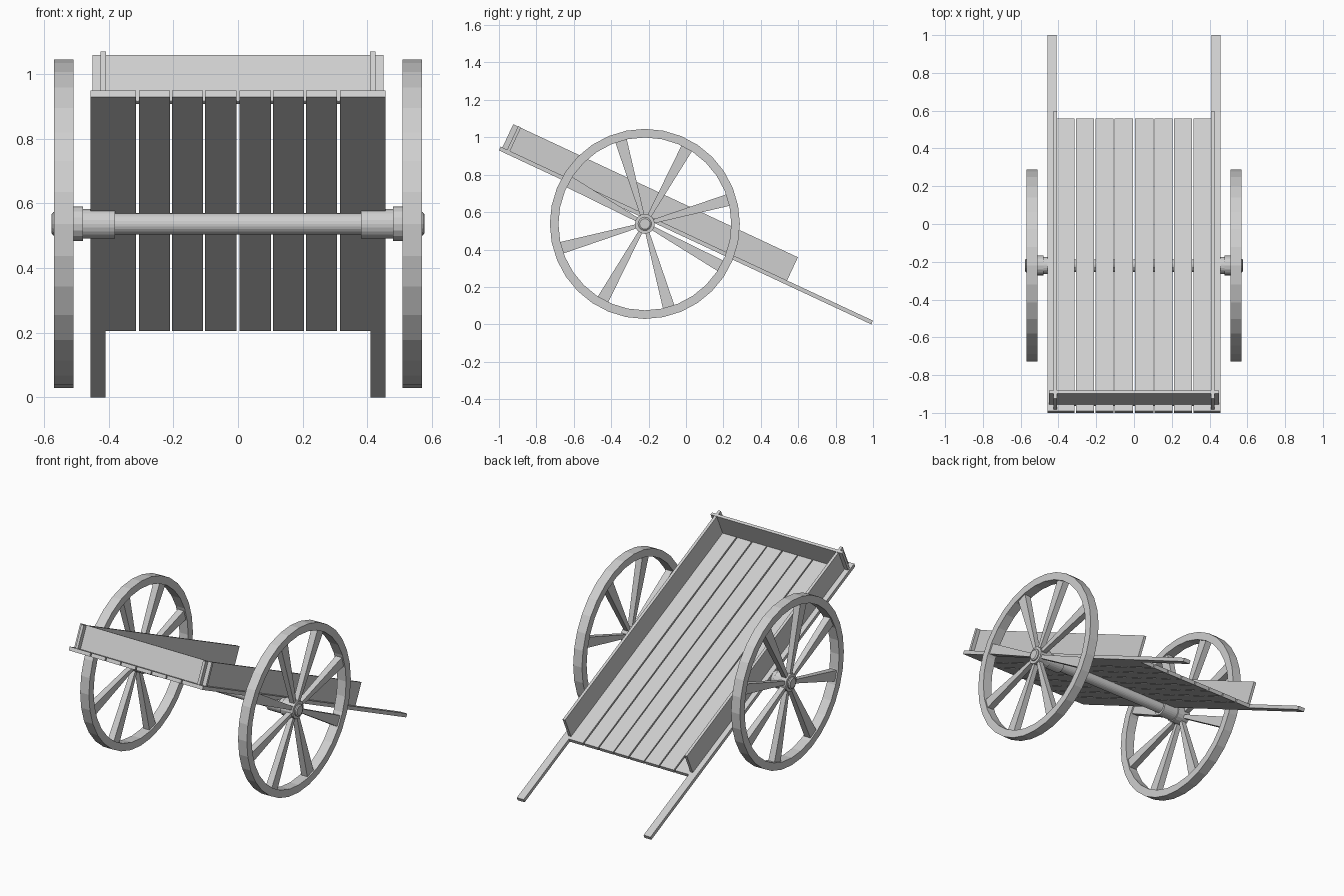
import bpy, bmesh, math
from mathutils import Matrix, Vector

if "Cube" in bpy.data.objects:
    bpy.data.objects.remove(bpy.data.objects["Cube"])

wood = bpy.data.materials.new("weathered grey wood")
wood.diffuse_color = (0.62, 0.62, 0.62, 1)
wood.use_nodes = True
wood.node_tree.nodes["Principled BSDF"].inputs["Base Color"].default_value = wood.diffuse_color

TILT = math.atan2(0.93, 1.99)
BED = Matrix.Translation((0, -1.0, 0.93)) @ Matrix.Rotation(-TILT, 4, 'X')
AXLE = Matrix.Translation((0, -0.22, 0.537))


def finish(name, bm, matrix):
    bmesh.ops.remove_doubles(bm, verts=bm.verts, dist=1e-5)
    bmesh.ops.recalc_face_normals(bm, faces=bm.faces)
    me = bpy.data.meshes.new(name)
    bm.to_mesh(me)
    bm.free()
    me.materials.append(wood)
    ob = bpy.data.objects.new(name, me)
    ob.matrix_world = matrix
    bpy.context.collection.objects.link(ob)
    return ob


def board(name, x, u, v):
    """Box in the tilted bed frame: x across, u along the bed, v above it."""
    bm = bmesh.new()
    bmesh.ops.create_cube(bm, size=1)
    for p in bm.verts:
        p.co = Vector([(a + b) / 2 + c * (b - a) for (a, b), c in zip((x, u, v), p.co)])
    return finish(name, bm, BED)


def lathe(name, profile, sides, closed=False):
    """Turn an (x, radius) profile around the axle line."""
    bm = bmesh.new()
    rings = []
    for i in range(sides):
        a = 2 * math.pi * i / sides
        rings.append([bm.verts.new((x, r * math.sin(a), -r * math.cos(a))) for x, r in profile])
    n = len(profile)
    for i in range(sides):
        p, q = rings[i], rings[(i + 1) % sides]
        for j in range(n if closed else n - 1):
            k = (j + 1) % n
            bm.faces.new((p[j], p[k], q[k], q[j]))
    return finish(name, bm, AXLE)


def spokes(name, x, count, start):
    """Tapered spokes, wide at the rim."""
    bm = bmesh.new()
    for i in range(count):
        rot = Matrix.Rotation(start + 2 * math.pi * i / count, 4, 'X')
        cube = bmesh.ops.create_cube(bm, size=1)["verts"]
        for p in cube:
            outer = p.co.y > 0
            r, w, t = (0.468, 0.064, 0.042) if outer else (0.03, 0.02, 0.03)
            p.co = rot @ Vector((x + p.co.x * t, r, p.co.z * w))
    return finish(name, bm, AXLE)


# floor planks
edges = [0.004, 0.102, 0.108, 0.204, 0.211, 0.307, 0.315, 0.410]
for s in (-1, 1):
    for i in range(4):
        a, b = sorted((s * edges[2 * i], s * edges[2 * i + 1]))
        board("floor_plank", (a, b), (0, 1.71), (0, 0.022))
    # long shafts running on as handles
    a, b = sorted((s * 0.41, s * 0.457))
    board("shaft", (a, b), (0, 2.197), (0, 0.022))
    # side boards
    a, b = sorted((s * 0.408, s * 0.425))
    board("side_board", (a, b), (0.01, 1.69), (0.02, 0.159))

# end board
board("end_board", (-0.45, 0.45), (0.038, 0.055), (0.002, 0.161))

# axle
lathe("axle", [(-0.4, 0), (-0.4, 0.033), (0.4, 0.033), (0.4, 0)], 24)

# wheels with hubs on both sides
for s in (-1, 1):
    lathe("wheel_rim", [(s * 0.51, 0.462), (s * 0.57, 0.462),
                        (s * 0.57, 0.508), (s * 0.51, 0.508)], 32, True)
    spokes("wheel_spokes", s * 0.54, 8, math.radians(16))
    lathe("axle_sleeve", [(s * 0.38, 0), (s * 0.38, 0.046), (s * 0.49, 0.046), (s * 0.49, 0)], 24)
    lathe("wheel_hub", [(s * 0.48, 0), (s * 0.48, 0.053), (s * 0.565, 0.053),
                        (s * 0.565, 0.036), (s * 0.572, 0.036), (s * 0.578, 0.028),
                        (s * 0.578, 0)], 16)
